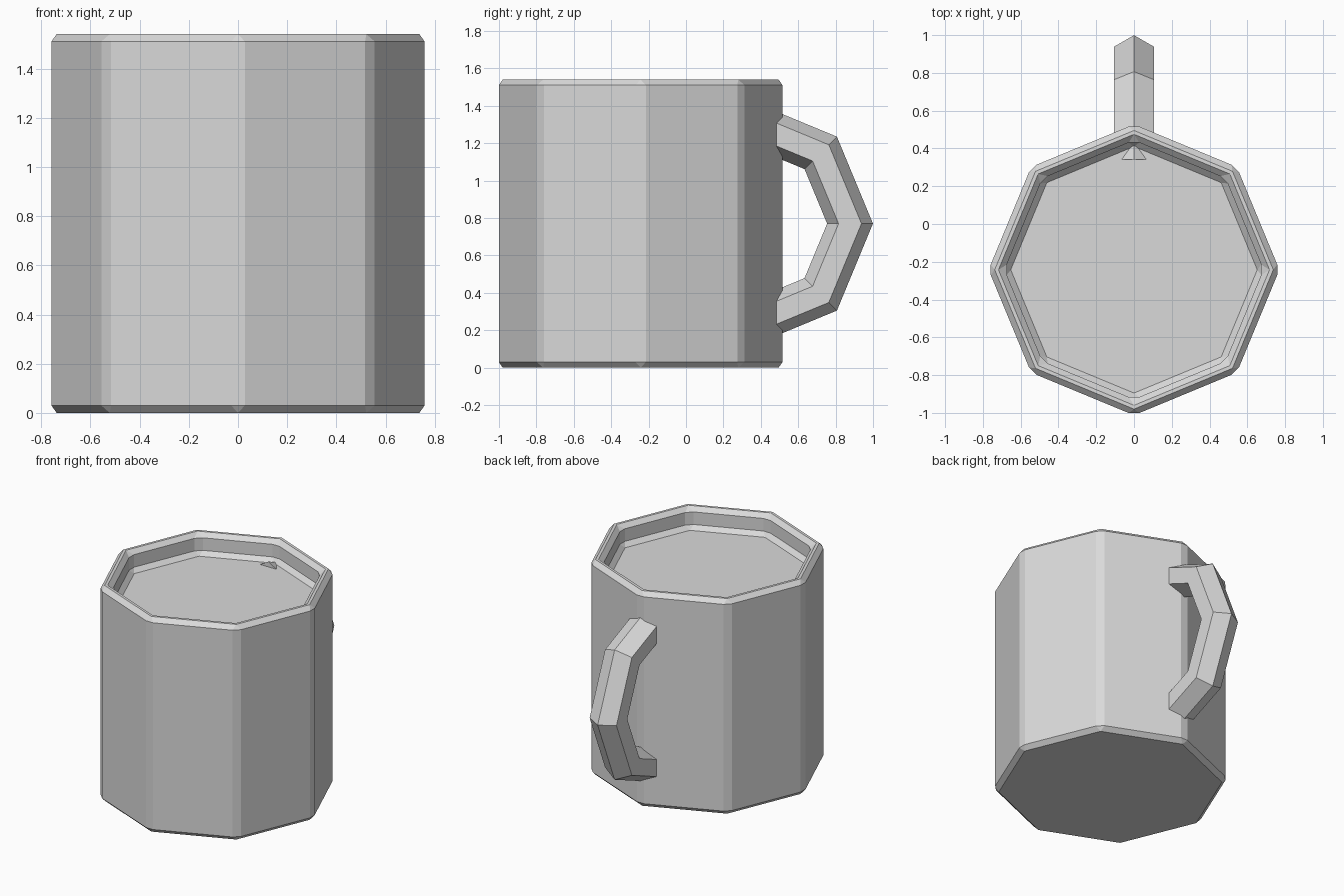
import bpy, bmesh
from math import sin, cos, pi
from mathutils import Vector

cube = bpy.data.objects.get("Cube")
if cube:
    bpy.data.objects.remove(cube, do_unlink=True)

SHADE = 0.7
grey = bpy.data.materials.new("plain_grey")
grey.use_nodes = True
grey.diffuse_color = (SHADE, SHADE, SHADE, 1)
grey.node_tree.nodes["Principled BSDF"].inputs["Base Color"].default_value = (SHADE, SHADE, SHADE, 1)


def loft(name, rings, location):
    """Skin a list of equal-length point rings and cap both ends."""
    bm = bmesh.new()
    loops = [[bm.verts.new(p) for p in ring] for ring in rings]
    for a, b in zip(loops, loops[1:]):
        for i in range(len(a)):
            j = (i + 1) % len(a)
            bm.faces.new((a[i], a[j], b[j], b[i]))
    bm.faces.new(loops[0][::-1])
    bm.faces.new(loops[-1])
    bmesh.ops.recalc_face_normals(bm, faces=bm.faces)
    mesh = bpy.data.meshes.new(name)
    bm.to_mesh(mesh)
    bm.free()
    mesh.materials.append(grey)
    obj = bpy.data.objects.new(name, mesh)
    obj.location = location
    bpy.context.collection.objects.link(obj)
    return obj


def octagon(radius, z):
    return [Vector((radius * cos(i * pi / 4), radius * sin(i * pi / 4), z)) for i in range(8)]


# Cup: octagonal wall, rim and the raised inner floor, with chamfered edges
HEIGHT = 1.54
profile = [(0.77, 0), (0.77, HEIGHT), (0.685, HEIGHT), (0.685, 1.39)]
cup = loft("cup_body", [octagon(r, z) for r, z in profile], (0, -0.2424, 0))
bevel = cup.modifiers.new("chamfer", 'BEVEL')
bevel.width = 0.03
bevel.segments = 1
bevel.limit_method = 'ANGLE'


# Handle: half ring of eight-step turns with a hexagonal section, ridge outward
def hexagon(turn, major=0.535, minor=0.1225):
    ring = []
    for i in range(6):
        a = i * pi / 3
        r = major + minor * cos(a)
        ring.append(Vector((minor * sin(a), r * cos(turn), r * sin(turn))))
    return ring


loft("handle", [hexagon(k * pi / 4) for k in range(-2, 3)], (0, 0.342, 0.77))
